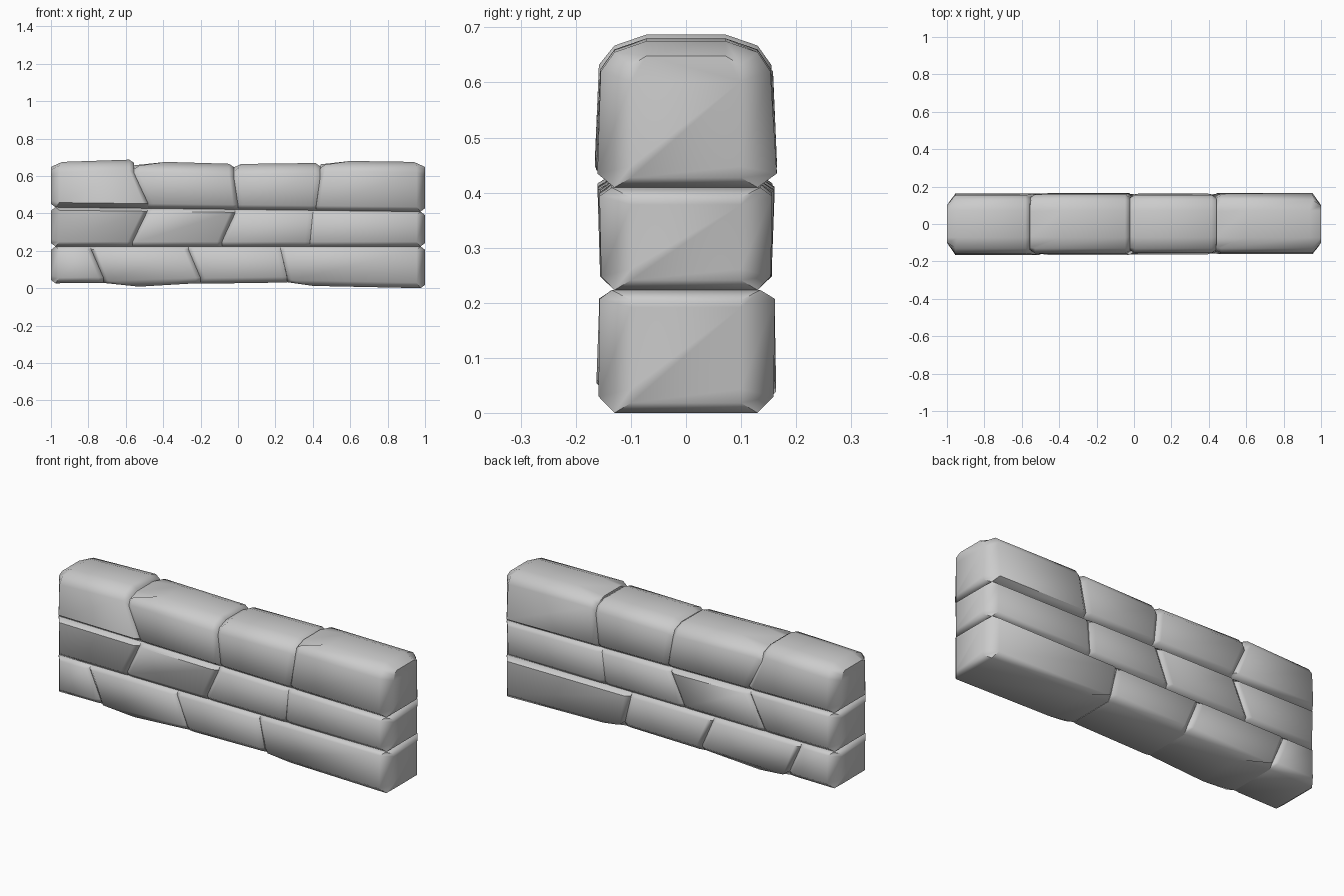
import bpy, bmesh, random

if "Cube" in bpy.data.objects:
    bpy.data.objects.remove(bpy.data.objects["Cube"])

random.seed(4)


def lerp(a, b, t):
    return a + (b - a) * t


# Mortar bed heights along the wall
def bed_low(x):
    return 0.223


def bed_high(x):
    return 0.421 - 0.012 * x


def height(spec, x, s):
    """A course edge is either a shared bed line or a (left, right) pair."""
    return spec(x) if callable(spec) else lerp(spec[0], spec[1], s)


def stone(name, left, right, bottom, top, widths, stretch_top=0.028, stretch_bottom=0.028):
    """Loft four y-z sections along x. left/right = joint x at (bottom, top)."""
    end_l, end_r = left[0] <= -1, right[0] >= 1
    cap_stone, base_stone = not callable(top), not callable(bottom)
    wf = [w + random.uniform(-0.003, 0.003) for w in widths]
    wb = [w + random.uniform(-0.003, 0.003) for w in widths]
    bm = bmesh.new()
    rings = []
    for i in range(4):
        at_left, face_ring = i < 2, i in (0, 3)
        outer = end_l if at_left else end_r
        s = 0 if at_left else 1

        def half(w):
            # (y, offset from bottom or top, which edge)
            pts = [(0.13, 0.0, 0), (w[0], 0.03 if base_stone else 0.025, 0)]
            if cap_stone:
                pts += [(w[1], -0.055, 1), (0.13, -0.02, 1), (0.072, 0.0, 1)]
            else:
                pts += [(w[1], -0.016, 1), (0.135, 0.0, 1)]
            return pts

        front, back = half(wf), half(wb)
        ring = []
        for pts, sign in ((front, -1), (list(reversed(back)), 1)):
            for y, dz, edge in pts:
                xa = (left if at_left else right)[edge]
                rim = dz == 0
                d = 0.026
                if outer:
                    d = 0.045
                    if rim:
                        d = 0.06 if cap_stone and edge else 0.024
                elif at_left and rim:
                    d = stretch_top if edge else stretch_bottom
                if face_ring:
                    d = 0
                x = xa + d if at_left else xa - d
                zb, zt = height(bottom, x, s), height(top, x, s)
                z = (zt if edge else zb) + dz
                if face_ring and outer:
                    y = min(y, 0.1)
                    lo, hi = zb + 0.018, zt - (0.027 if cap_stone else 0.018)
                    z = lerp(lo, hi, (z - zb) / (zt - zb))
                elif face_ring:
                    y -= 0.016 if y > 0.14 else 0.004
                    if edge and cap_stone:
                        z -= 0.018
                    if at_left and not edge and stretch_bottom > 0.1:
                        z += 0.02
                ring.append(bm.verts.new((x, sign * y, z)))
        rings.append(ring)
    n = len(rings[0])
    for a, b in zip(rings, rings[1:]):
        for k in range(n):
            bm.faces.new((a[k], a[(k + 1) % n], b[(k + 1) % n], b[k]))
    bm.faces.new(rings[0])
    bm.faces.new(list(reversed(rings[3])))
    bmesh.ops.recalc_face_normals(bm, faces=bm.faces)
    mesh = bpy.data.meshes.new(name)
    bm.to_mesh(mesh)
    bm.free()
    ob = bpy.data.objects.new(name, mesh)
    bpy.context.collection.objects.link(ob)
    bpy.ops.object.select_all(action='DESELECT')
    ob.select_set(True)
    bpy.context.view_layer.objects.active = ob
    bpy.ops.object.shade_smooth_by_angle(angle=1.0)


# Slanted joints per course: (x at bottom, x at top)
ends = ((-1, -1), (1, 1))
courses = {
    "bottom": [(-0.72, -0.785), (-0.20, -0.265), (0.262, 0.228)],
    "middle": [(-0.565, -0.485), (-0.085, -0.015), (0.385, 0.40)],
    "top": [(-0.48, -0.555), (0.0, -0.022), (0.418, 0.44)],
}
base_heights = [(0.026, 0.028), (0.008, 0.026), (0.024, 0.03), (0.012, 0.0)]
cap_heights = [(0.675, 0.687), (0.675, 0.665), (0.664, 0.669), (0.68, 0.675)]

for course, joints in courses.items():
    lines = [ends[0], *joints, ends[1]]
    for i in range(4):
        name = f"{course}_stone_{i + 1}"
        l, r = lines[i], lines[i + 1]
        if course == "bottom":
            stone(name, l, r, base_heights[i], bed_low, (0.161, 0.159),
                  stretch_bottom=(0.03, 0.19, 0.03, 0.14)[i])
        elif course == "middle":
            stone(name, l, r, bed_low, bed_high, (0.154, 0.159))
        else:
            stone(name, l, r, bed_high, cap_heights[i], (0.163, 0.156),
                  stretch_top=(0.03, 0.17, 0.04, 0.16)[i])
